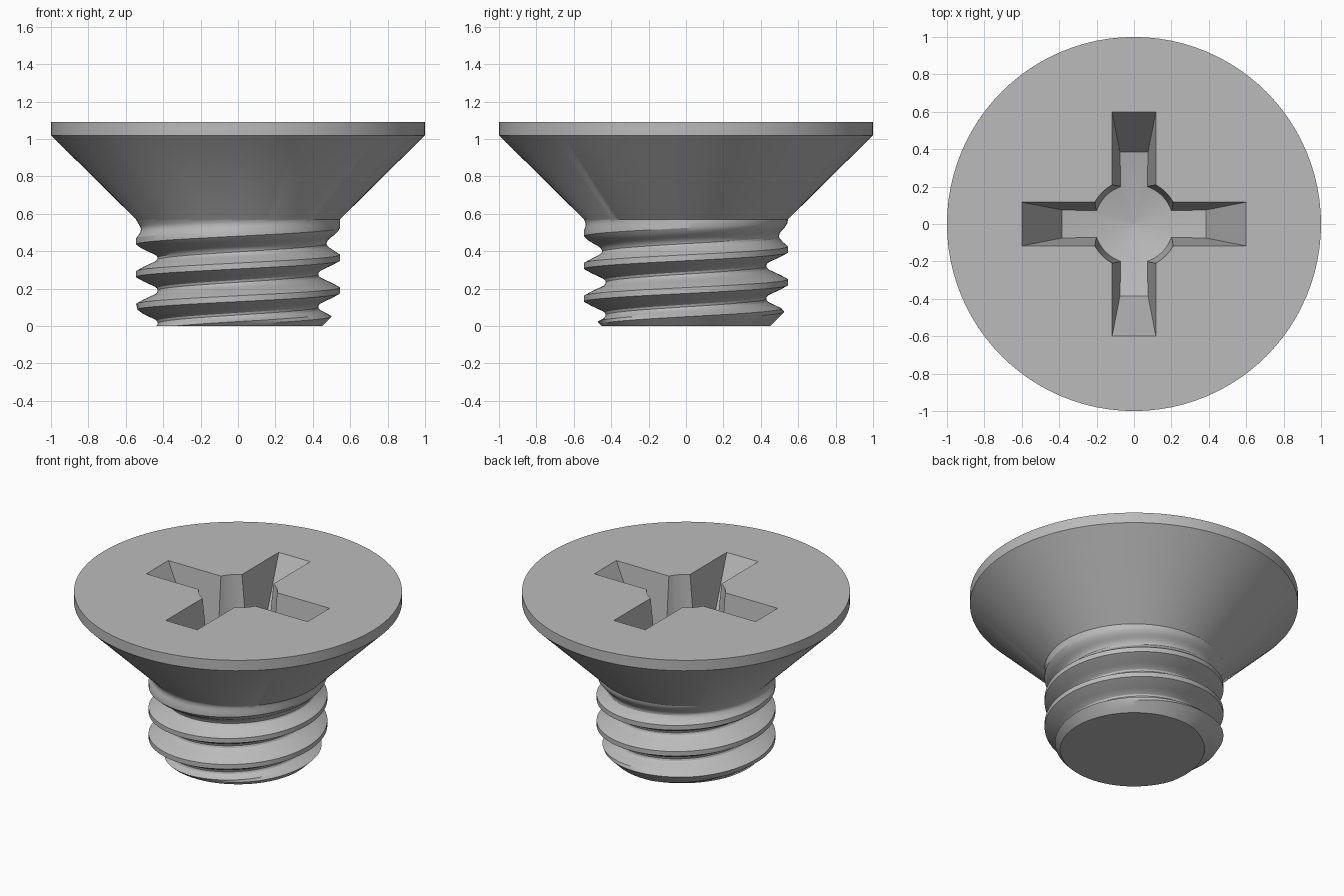
import bpy, bmesh
from math import cos, sin, pi

cube = bpy.data.objects.get("Cube")
if cube:
    bpy.data.objects.remove(cube)

SIDES = 96
PITCH, CREST, SHANK_TOP, TOP = 0.175, 0.545, 0.57, 1.09
START = 0.19        # crest height on the +x side

steel = bpy.data.materials.new("grey_steel")
steel.use_nodes = True
colour = (0.5, 0.5, 0.5, 1)
steel.diffuse_color = colour
steel.node_tree.nodes["Principled BSDF"].inputs["Base Color"].default_value = colour


def make_object(name, bm):
    bmesh.ops.remove_doubles(bm, verts=bm.verts, dist=0.0002)
    bmesh.ops.recalc_face_normals(bm, faces=bm.faces)
    mesh = bpy.data.meshes.new(name)
    bm.to_mesh(mesh)
    bm.free()
    mesh.materials.append(steel)
    obj = bpy.data.objects.new(name, mesh)
    bpy.context.collection.objects.link(obj)
    return obj


def ring(bm, r, z, n=SIDES):
    return [bm.verts.new((r * cos(2 * pi * i / n), r * sin(2 * pi * i / n), z))
            for i in range(n)]


def bridge(bm, low, high):
    n = len(low)
    for i in range(n):
        j = (i + 1) % n
        bm.faces.new((low[i], low[j], high[j], high[i]))


def combine(target, cutter, operation):
    mod = target.modifiers.new(operation.lower(), 'BOOLEAN')
    mod.operation, mod.solver, mod.object = operation, 'EXACT', cutter
    bpy.context.view_layer.objects.active = target
    bpy.ops.object.modifier_apply(modifier=mod.name)
    bpy.data.objects.remove(cutter)


# Thread profile over one pitch: (fraction of pitch, radius)
half = [(0.09, CREST), (0.2, 0.51), (0.3, 0.472), (0.37, 0.446),
        (0.43, 0.433), (0.5, 0.429)]
profile = half + [(1 - t, r) for t, r in half[-2::-1]]


def thread_point(turn, t, radius, angle):
    z = START + PITCH * (turn + t + angle / (2 * pi))
    return min(max(z, 0), SHANK_TOP)


def thread_radius(z, angle):
    t = ((z - START) / PITCH - angle / (2 * pi)) % 1
    r = CREST
    for (t0, r0), (t1, r1) in zip(profile, profile[1:]):
        if t0 <= t <= t1:
            r = r0 + (r1 - r0) * (t - t0) / (t1 - t0)
    fade = min(1, max(0, (SHANK_TOP - z) / 0.2))    # thread runs out below the head
    return min(CREST - (CREST - r) * fade, 0.45 + z)  # chamfered tip


# Threaded shank: rows follow the helix and are clipped at both ends
bm = bmesh.new()
columns = []
for i in range(SIDES + 1):
    a = 2 * pi * i / SIDES
    column = []
    for turn in range(-3, 4):
        for t, r in profile:
            z = thread_point(turn, t, r, a)
            rad = thread_radius(z, a)
            column.append(bm.verts.new((rad * cos(a), rad * sin(a), z)))
    columns.append(column)
for left, right in zip(columns, columns[1:]):
    for k in range(len(left) - 1):
        bm.faces.new((left[k], right[k], right[k + 1], left[k + 1]))
bm.faces.new([c[0] for c in columns[:-1]])

# Countersunk head
rings = [ring(bm, CREST, SHANK_TOP), ring(bm, 1, 1.02), ring(bm, 1, TOP)]
for low, high in zip(rings, rings[1:]):
    bridge(bm, low, high)
bm.faces.new(rings[-1])
screw = make_object("countersunk_screw", bm)


# Cross recess cutters, tapering with depth
def taper(top, bottom, depth):
    return top + (bottom - top) * depth / 0.42


def arm(name, along_x):
    bm = bmesh.new()
    loops = []
    for depth in (0.55, -0.05):
        l, w = taper(0.6, 0.385, depth), taper(0.117, 0.075, depth)
        x, y = (l, w) if along_x else (w, l)
        loops.append([bm.verts.new((sx * x, sy * y, TOP - depth))
                      for sx, sy in ((-1, -1), (1, -1), (1, 1), (-1, 1))])
    bridge(bm, *loops)
    bm.faces.new(loops[0])
    bm.faces.new(loops[1])
    return make_object(name, bm)


def lathe(name, points, n):
    bm = bmesh.new()
    loops = [ring(bm, r, z, n) for r, z in points]
    for low, high in zip(loops, loops[1:]):
        bridge(bm, low, high)
    bm.faces.new(loops[0])
    bm.faces.new(loops[-1])
    return make_object(name, bm)


recess = arm("recess_arm", True)
combine(recess, arm("recess_cross_arm", False), 'UNION')
core = lathe("recess_core", [(taper(0.24, 0.215, d), TOP - d) for d in (0.55, -0.06)], 48)
combine(recess, core, 'UNION')
floor = lathe("recess_floor", [(0.001, TOP - 0.51), (0.77, TOP - 0.33), (0.77, TOP + 0.03)], 48)
combine(recess, floor, 'INTERSECT')
combine(screw, recess, 'DIFFERENCE')

# Smooth shading with sharp edges kept
bpy.ops.object.select_all(action='DESELECT')
screw.select_set(True)
bpy.context.view_layer.objects.active = screw
bpy.ops.object.shade_smooth_by_angle(angle=pi / 6)
